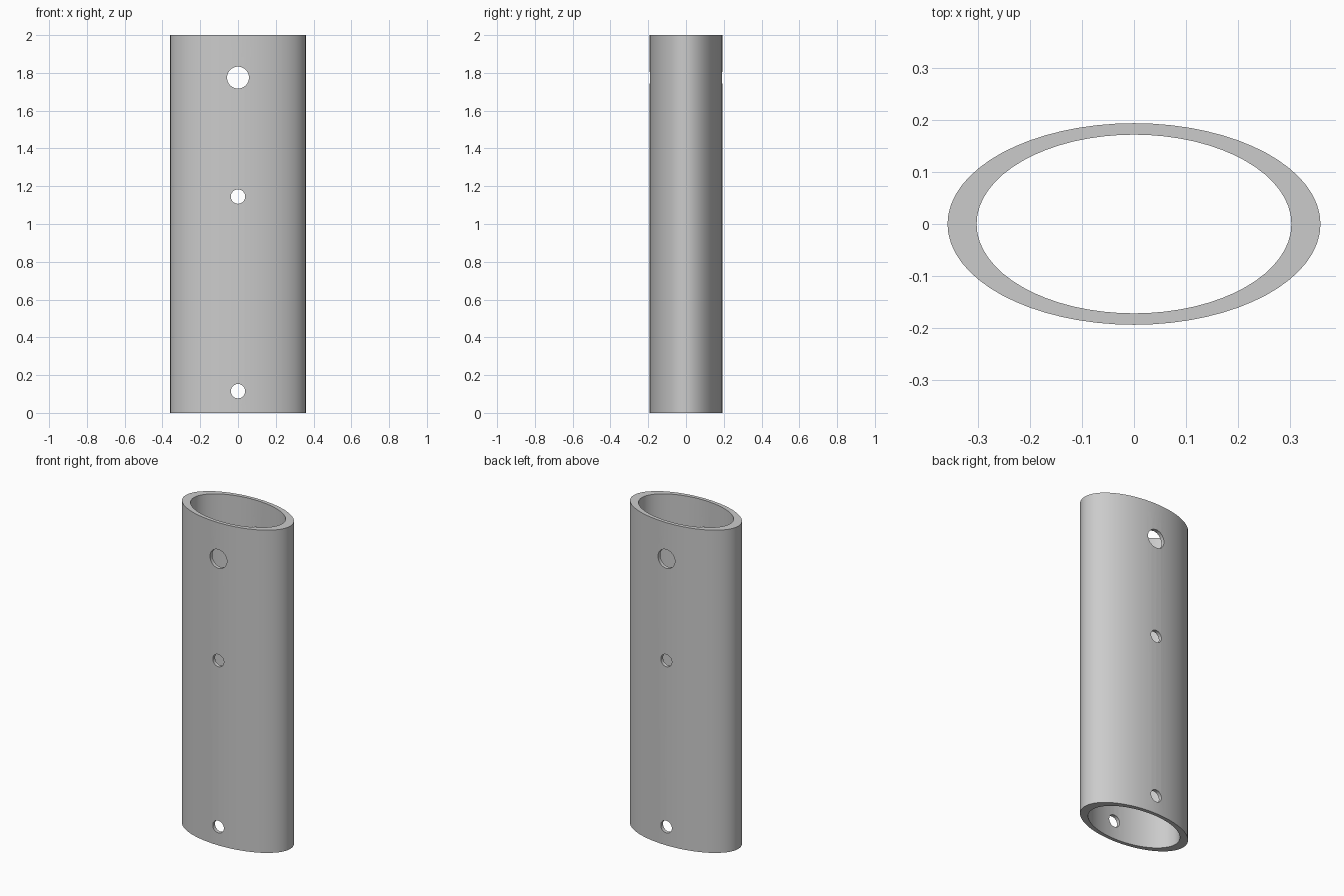
import bpy
import math

if "Cube" in bpy.data.objects:
    bpy.data.objects.remove(bpy.data.objects["Cube"], do_unlink=True)

HEIGHT = 2.0
SIDES = 64

# Single grey material
grey = bpy.data.materials.new("plain grey")
grey.use_nodes = True
colour = (0.6, 0.6, 0.6, 1.0)
grey.diffuse_color = colour
grey.node_tree.nodes["Principled BSDF"].inputs["Base Color"].default_value = colour


def cylinder(name, rx, ry, depth, location, rotation=(0, 0, 0)):
    """Elliptical cylinder with its scale baked into the mesh."""
    bpy.ops.mesh.primitive_cylinder_add(vertices=SIDES, radius=1, depth=depth,
                                        location=location, rotation=rotation)
    obj = bpy.context.object
    obj.name = name
    obj.scale = (rx, ry, 1)
    bpy.ops.object.transform_apply(location=False, rotation=False, scale=True)
    obj.data.materials.append(grey)
    return obj


def cut(target, cutter):
    """Subtract the cutter from the target and discard it."""
    cutter.hide_render = True
    bpy.context.view_layer.objects.active = target
    mod = target.modifiers.new("cut", "BOOLEAN")
    mod.operation = "DIFFERENCE"
    mod.solver = "EXACT"
    mod.object = cutter
    bpy.ops.object.modifier_apply(modifier=mod.name)
    bpy.data.objects.remove(cutter, do_unlink=True)


# Oval tube: outer body with an open bore
tube = cylinder("oval_tube", 0.359, 0.194, HEIGHT, (0, 0, HEIGHT / 2))
cut(tube, cylinder("bore", 0.303, 0.172, HEIGHT + 0.4, (0, 0, HEIGHT / 2)))

# Round holes through the front and back walls
for z, radius in ((1.775, 0.058), (1.145, 0.038), (0.115, 0.038)):
    cut(tube, cylinder("hole", radius, radius, 1.0, (0, 0, z), (math.pi / 2, 0, 0)))

# Smooth walls, crisp rims
bpy.ops.object.select_all(action="DESELECT")
tube.select_set(True)
bpy.context.view_layer.objects.active = tube
bpy.ops.object.shade_smooth_by_angle(angle=math.radians(30))
